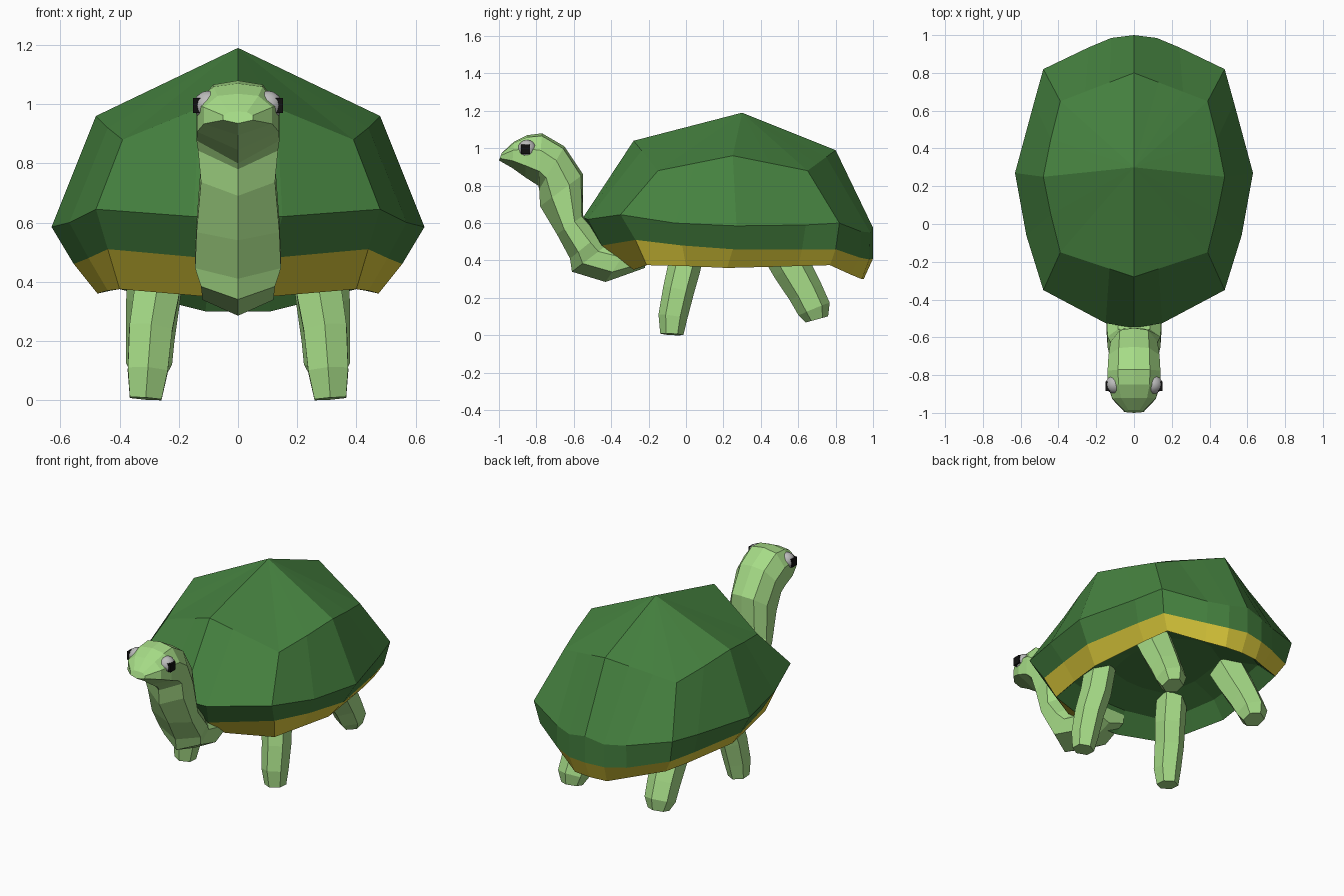
import bpy, bmesh, math
from mathutils import Vector

if "Cube" in bpy.data.objects:
    bpy.data.objects.remove(bpy.data.objects["Cube"])


def material(name, rgb):
    m = bpy.data.materials.new(name)
    m.diffuse_color = (*rgb, 1)
    m.use_nodes = True
    m.node_tree.nodes["Principled BSDF"].inputs["Base Color"].default_value = m.diffuse_color
    return m


shell_green = material("shell_green", (0.06, 0.22, 0.05))
rim_yellow = material("rim_yellow", (0.74, 0.61, 0.045))
skin_green = material("skin_green", (0.38, 0.71, 0.24))
eye_grey = material("eye_grey", (0.5, 0.5, 0.5))
black = material("pupil_black", (0.005, 0.005, 0.005))


def finish(name, bm, mats):
    bmesh.ops.recalc_face_normals(bm, faces=bm.faces)
    me = bpy.data.meshes.new(name)
    bm.to_mesh(me)
    bm.free()
    for m in mats:
        me.materials.append(m)
    ob = bpy.data.objects.new(name, me)
    bpy.context.collection.objects.link(ob)
    return ob


def loft(bm, rings, mats=None):
    """Bridge closed rings of equal length; returns the rings of vertices."""
    vr = [[bm.verts.new(p) for p in r] for r in rings]
    n = len(vr[0])
    for k, (a, b) in enumerate(zip(vr, vr[1:])):
        for i in range(n):
            j = (i + 1) % n
            f = bm.faces.new((a[i], a[j], b[j], b[i]))
            f.material_index = mats[k] if mats else 0
    return vr


def mirrored(half):
    """Close a half outline (first and last point on x = 0) across x."""
    return half + [(-x, y, z) for x, y, z in half[-2:0:-1]]


# Shell: dome edge, widest rim, top and bottom of yellow band, hollow underside
dome = [(0, -.28, 1.04), (.13, -.237, .987), (.39, -.15, .88), (.44, .05, .92),
        (.48, .25, .96), (.44, .45, .92), (.39, .65, .88), (.26, .70, .917),
        (.13, .75, .953), (0, .80, .99)]
rim = [(0, -.55, .63), (.15, -.525, .62), (.48, -.35, .645), (.57, -.06, .60),
       (.63, .27, .585), (.53, .64, .59), (.48, .82, .60), (.24, .935, .555),
       (.12, .985, .55), (0, 1.0, .575)]
band_top = [(0, -.45, .49), (.11, -.45, .48), (.44, -.27, .51), (.505, -.02, .48),
            (.555, .25, .46), (.49, .62, .46), (.45, .80, .46), (.24, .93, .415),
            (.12, .98, .405), (0, 1.0, .41)]
band_low = [(0, -.28, .35), (.11, -.28, .35), (.40, -.21, .375), (.44, 0, .37),
            (.475, .22, .36), (.43, .60, .37), (.40, .77, .375), (.21, .88, .325),
            (.11, .94, .30), (0, .95, .30)]


def inset(s, z):
    return [(x * s, .29 + (y - .29) * s, z) for x, y, _ in band_low]


bm = bmesh.new()
outlines = (dome, rim, band_top, band_low, inset(.84, .46), inset(.5, .51))
rings = loft(bm, [mirrored(r) for r in outlines], [0, 0, 1, 0, 0])
apex = bm.verts.new((0, .30, 1.19))
top = rings[0]
for i in range(len(top)):
    bm.faces.new((top[i], top[(i + 1) % len(top)], apex))
bm.faces.new(rings[-1])
finish("shell", bm, [shell_green, rim_yellow])

# Head and neck: (top y, z), (bottom y, z), half width
sections = [
    ((-.985, .975), (-1.0, .935), .05),
    ((-.92, 1.035), (-.93, .895), .115),
    ((-.85, 1.07), (-.86, .845), .138),
    ((-.77, 1.08), (-.79, .80), .14),
    ((-.65, 1.01), (-.785, .78), .135),
    ((-.55, .86), (-.78, .69), .125),
    ((-.55, .64), (-.69, .54), .14),
    ((-.46, .54), (-.62, .41), .145),
    ((-.40, .50), (-.61, .34), .125),
    ((-.30, .48), (-.43, .285), .12),
    ((-.20, .47), (-.22, .36), .10),
]
profile = [(0, 1), (.6, .9), (1, .35), (1, -.45), (0, -1),
           (-1, -.45), (-1, .35), (-.6, .9)]
rings = []
for t, b, w in sections:
    t, b = Vector((0, *t)), Vector((0, *b))
    c, h = (t + b) / 2, (t - b) / 2
    rings.append([c + h * v + Vector((w * u, 0, 0)) for u, v in profile])
bm = bmesh.new()
vr = loft(bm, rings)
bm.faces.new(vr[0])
bm.faces.new(vr[-1])
finish("head_and_neck", bm, [skin_green])


# Legs: six-sided tubes following a short path of (x, y, z, radius)
def leg(name, path, side):
    pts = [Vector((side * p[0], p[1], p[2])) for p in path]
    rings = []
    for i, p in enumerate(pts):
        d = (pts[min(i + 1, len(pts) - 1)] - pts[max(i - 1, 0)]).normalized()
        u = d.cross(Vector((0, 1, 0))).normalized()
        v = d.cross(u)
        r = path[i][3]
        rings.append([p + r * (u * math.cos(a) + v * math.sin(a))
                      for a in (math.tau * (k + .5) / 6 for k in range(6))])
    bm = bmesh.new()
    vr = loft(bm, rings)
    bm.faces.new(vr[0])
    bm.faces.new(vr[-1])
    finish(name, bm, [skin_green])


front = [(.265, .02, .52, .088), (.275, -.01, .36, .088), (.295, -.04, .24, .084),
         (.305, -.07, .10, .078), (.312, -.076, .005, .062)]
hind = [(.275, .50, .48, .11), (.285, .565, .36, .105), (.295, .64, .23, .095),
        (.30, .685, .14, .09), (.30, .70, .085, .062)]

for side, label in ((1, "right"), (-1, "left")):
    leg("front_leg_" + label, front, side)
    leg("hind_leg_" + label, hind, side)

    # Eyes: round eyeball with a small square pupil
    bpy.ops.mesh.primitive_uv_sphere_add(segments=16, ring_count=8, radius=.05,
                                         location=(side * .101, -.85, .995))
    eye = bpy.context.object
    eye.name = "eye_" + label
    eye.data.materials.append(eye_grey)
    bpy.ops.object.shade_smooth()
    bpy.ops.mesh.primitive_cube_add(size=1, location=(side * .136, -.858, .995))
    pupil = bpy.context.object
    pupil.name = "pupil_" + label
    pupil.scale = (.032, .05, .05)
    pupil.data.materials.append(black)
